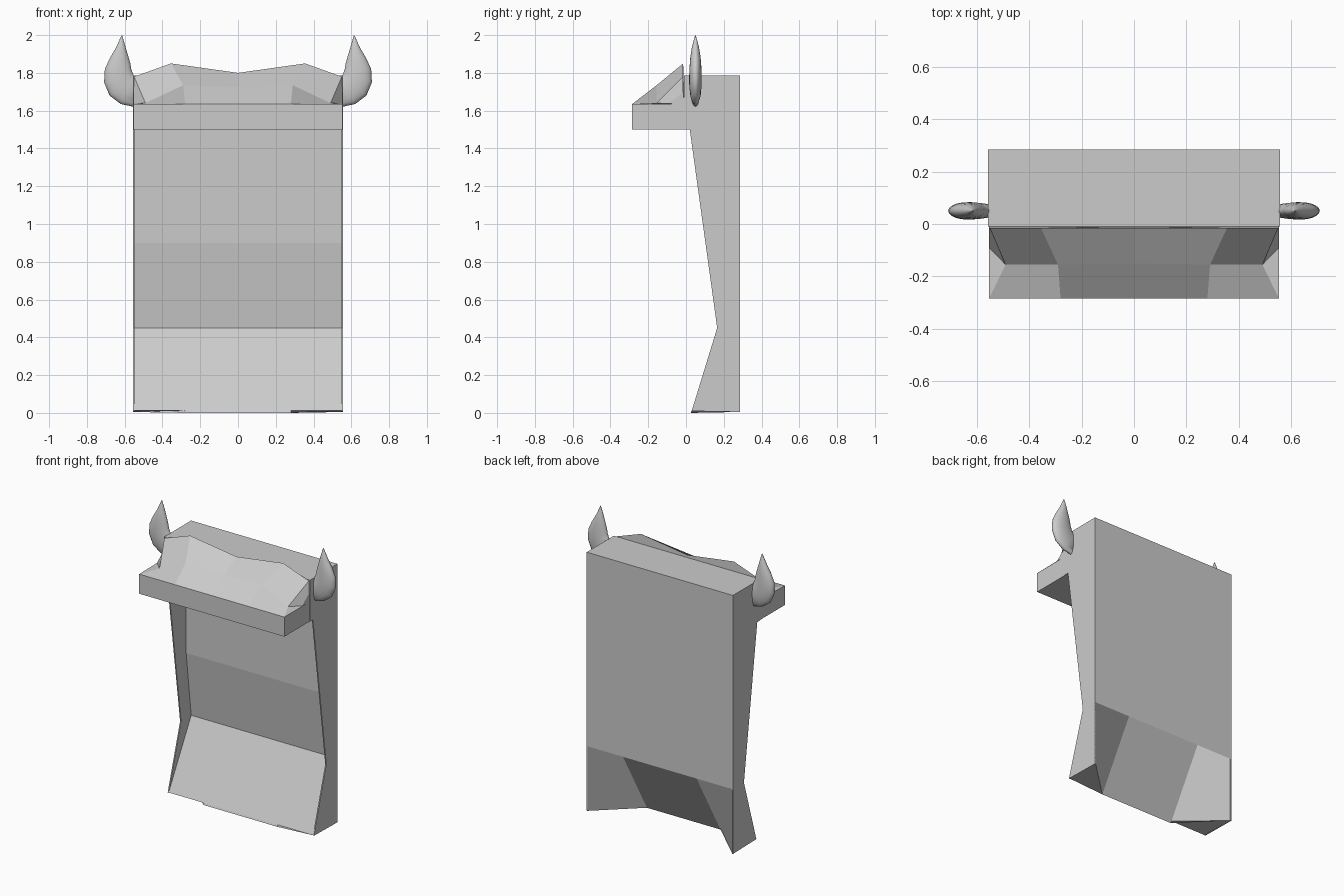
import bpy, bmesh, math

if "Cube" in bpy.data.objects:
    bpy.data.objects.remove(bpy.data.objects["Cube"])

W = 0.553  # half width of the body


def finish(name, verts, faces):
    me = bpy.data.meshes.new(name)
    bm = bmesh.new()
    vs = [bm.verts.new(v) for v in verts]
    for f in faces:
        bm.faces.new([vs[i] for i in f])
    bmesh.ops.remove_doubles(bm, verts=bm.verts, dist=0.0005)
    bmesh.ops.recalc_face_normals(bm, faces=bm.faces)
    bm.to_mesh(me)
    bm.free()
    ob = bpy.data.objects.new(name, me)
    bpy.context.collection.objects.link(ob)
    return ob


def prism(name, profile, x0, x1):
    """Extrude a (y, z) profile along x."""
    n = len(profile)
    verts = [(x, y, z) for x in (x0, x1) for y, z in profile]
    faces = [list(range(n)), list(range(n, 2 * n))]
    faces += [(i, (i + 1) % n, n + (i + 1) % n, n + i) for i in range(n)]
    return finish(name, verts, faces)


# back panel with top block and projecting shelf
prism("back_panel_and_shelf",
      [(.285, .45), (.285, 1.785), (-.01, 1.785), (-.01, 1.635), (-.285, 1.635),
       (-.285, 1.5), (.22, 1.5), (.22, .9), (.275, .45)], -W, W)

# thin side walls
side = [(.03, .01), (.165, .45), (.02, 1.5), (-.01, 1.5), (-.01, 1.785),
        (.285, 1.785), (.285, .005)]
for s, label in ((-1, "left"), (1, "right")):
    prism("side_wall_" + label, side, s * .549, s * .557)

# lower ramp, hollowed from behind in the middle
xs = (-W, -.28, .28, W)
verts = [(x, .275, .45) for x in xs] + [(x, .03, .012) for x in xs]
verts += [(x, .285, .45) for x in xs]
verts += [(x, .285 if abs(x) > .5 else .025, 0.005 if abs(x) > .5 else 0) for x in xs]
faces = []
for i in range(3):
    for a, b in ((0, 4), (8, 12), (0, 8), (4, 12)):
        faces.append((a + i, a + i + 1, b + i + 1, b + i))
faces += [(0, 4, 12, 8), (3, 7, 15, 11)]
finish("lower_ramp", verts, faces)

# faceted slope on top of the shelf, mirrored
half = [(0, -.285, 1.635), (0, -.15, 1.725), (0, -.015, 1.80),
        (.28, -.285, 1.635), (.29, -.155, 1.735), (.355, -.015, 1.85),
        (W, -.285, 1.635), (.49, -.155, 1.64), (.55, -.015, 1.78),
        (W, -.09, 1.638), (W, -.015, 1.70),
        (0, -.008, 1.63), (W, -.008, 1.63)]
hf = [(0, 3, 4, 1), (1, 4, 5, 2), (3, 6, 7, 4), (4, 7, 8, 5), (6, 9, 7),
      (7, 9, 10, 8), (2, 5, 8, 10, 12, 11), (9, 12, 10), (0, 11, 12, 9, 6, 3)]
n = len(half)
finish("crest_slope", half + [(-x, y, z) for x, y, z in half],
       hf + [tuple(n + i for i in f) for f in hf])

# horns: ellipse sections between inner and outer outline points (x, z)
rings = [((.49, 1.785), (.50, 1.765), .006),
         ((.535, 1.785), (.55, 1.62), .024),
         ((.552, 1.785), (.62, 1.635), .030),
         ((.558, 1.80), (.68, 1.68), .033),
         ((.565, 1.82), (.709, 1.75), .033),
         ((.57, 1.85), (.705, 1.82), .031),
         ((.583, 1.895), (.68, 1.875), .027),
         ((.598, 1.945), (.645, 1.935), .018),
         ((.613, 1.998), (.617, 1.999), .002)]
K = 20
for s, label in ((-1, "left"), (1, "right")):
    verts, faces = [], []
    for (xa, za), (xb, zb), t in rings:
        for k in range(K):
            a = 2 * math.pi * k / K
            u = (1 - math.cos(a)) / 2
            verts.append((s * (xa + (xb - xa) * u), .05 + t * math.sin(a),
                          za + (zb - za) * u))
    m = len(rings)
    for r in range(m - 1):
        for k in range(K):
            k2 = (k + 1) % K
            faces.append((r * K + k, r * K + k2, (r + 1) * K + k2, (r + 1) * K + k))
    faces += [tuple(range(K)), tuple(range((m - 1) * K, m * K))]
    ob = finish("horn_" + label, verts, faces)
    bpy.context.view_layer.objects.active = ob
    ob.select_set(True)
    bpy.ops.object.shade_smooth_by_angle(angle=math.radians(50))
    ob.select_set(False)
